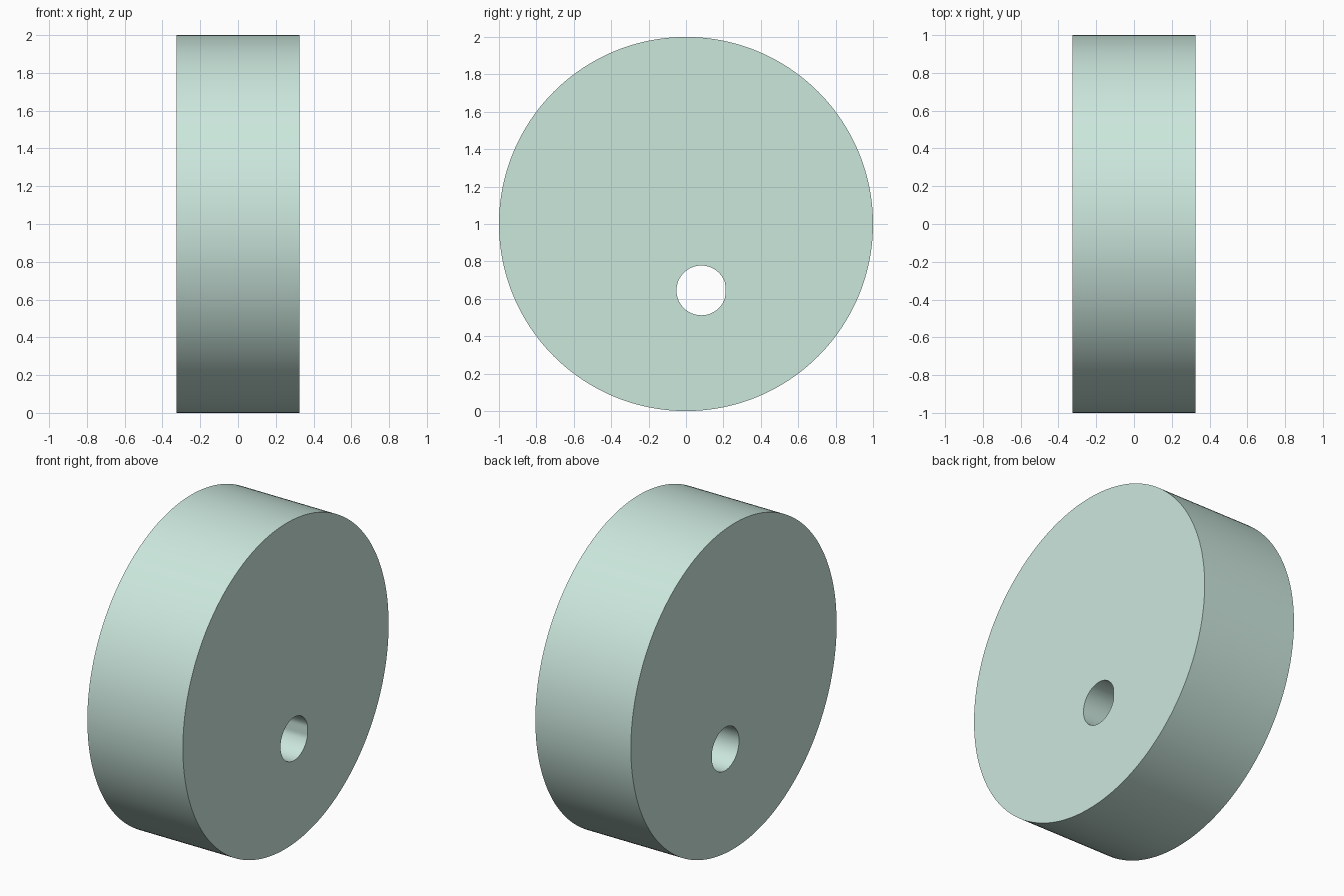
import bpy
from math import pi, radians

if "Cube" in bpy.data.objects:
    bpy.data.objects.remove(bpy.data.objects["Cube"])

HALF_WIDTH = 0.325


def x_cylinder(name, radius, depth, y, z, sides):
    """Cylinder lying along the x axis, rotation applied."""
    bpy.ops.mesh.primitive_cylinder_add(vertices=sides, radius=radius, depth=depth,
                                        location=(0, y, z), rotation=(0, pi / 2, 0))
    obj = bpy.context.object
    obj.name = name
    bpy.ops.object.transform_apply(location=False, rotation=True, scale=False)
    return obj


# Off-centre shaft hole with a slight flat on its +y side
cutter = x_cylinder("hole_cutter", 0.133, 4 * HALF_WIDTH, 0.082, 0.645, 64)
for v in cutter.data.vertices:
    v.co.y = min(v.co.y, 0.128)
cutter.hide_render = True
cutter.hide_set(True)

# Thick round disc
disc = x_cylinder("eccentric_disc", 1.0, 2 * HALF_WIDTH, 0, 1.0, 192)
cut = disc.modifiers.new("shaft_hole", 'BOOLEAN')
cut.operation = 'DIFFERENCE'
cut.solver = 'EXACT'
cut.object = cutter
bpy.ops.object.modifier_apply(modifier=cut.name)
bpy.data.objects.remove(cutter, do_unlink=True)
bpy.ops.object.shade_smooth_by_angle(angle=radians(30))

# Pale mint colour
mint = bpy.data.materials.new("pale_mint")
mint.diffuse_color = (0.60, 0.80, 0.72, 1)
mint.use_nodes = True
mint.node_tree.nodes["Principled BSDF"].inputs["Base Color"].default_value = mint.diffuse_color
disc.data.materials.clear()
disc.data.materials.append(mint)
